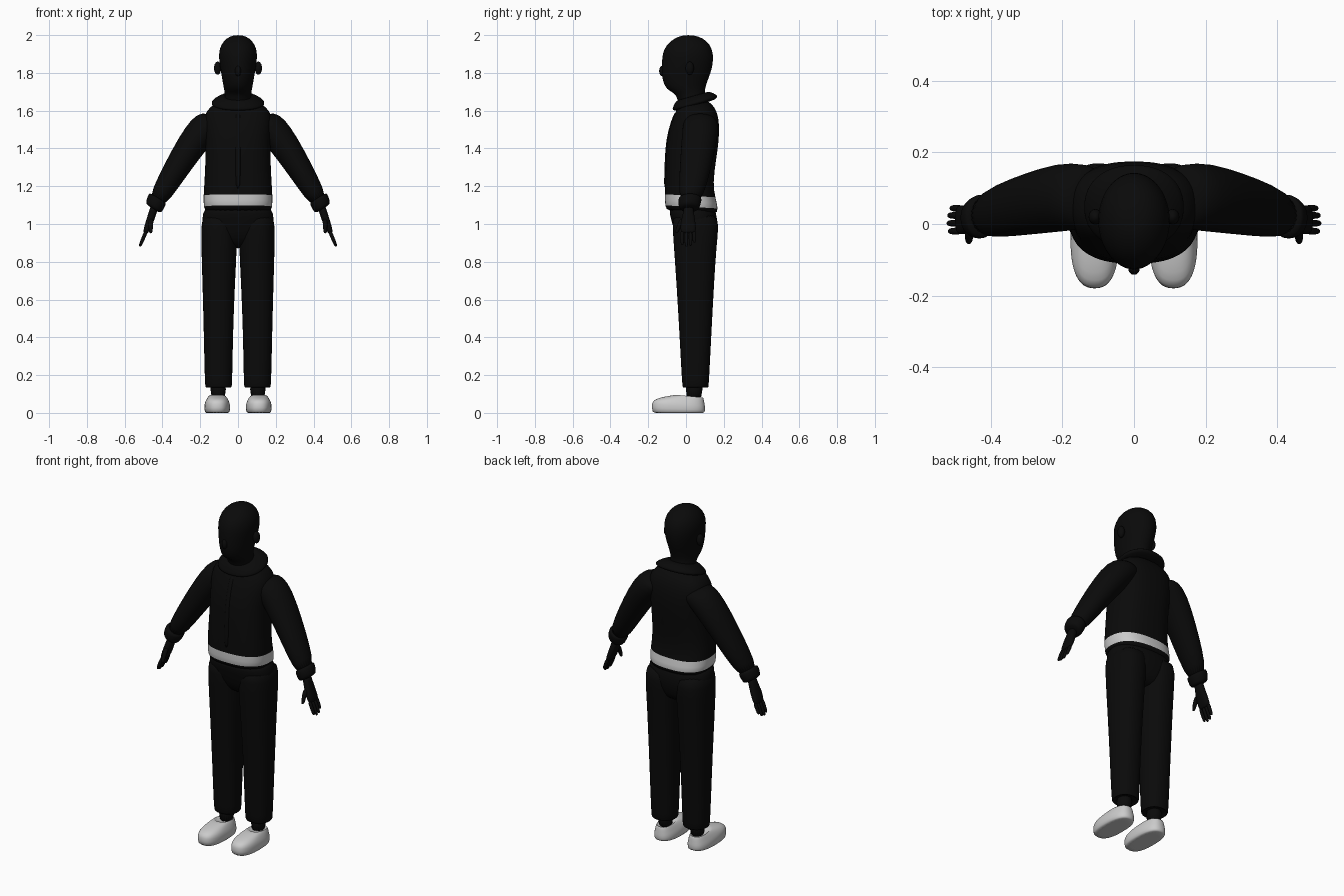
import bpy, bmesh, math

cube = bpy.data.objects.get("Cube")
if cube:
    bpy.data.objects.remove(cube, do_unlink=True)


def material(name, value):
    mat = bpy.data.materials.new(name)
    mat.use_nodes = True
    colour = (value, value, value, 1)
    mat.diffuse_color = colour
    mat.node_tree.nodes["Principled BSDF"].inputs["Base Color"].default_value = colour
    return mat


black = material("black", 0.003)
pale_grey = material("pale grey", 0.6)


def finish(name, bm, mats, mirrored=False, smooth_levels=0):
    """Turn a bmesh into a smooth object, optionally mirrored across x."""
    bmesh.ops.recalc_face_normals(bm, faces=bm.faces[:])
    for face in bm.faces:
        face.smooth = True
    mesh = bpy.data.meshes.new(name)
    bm.to_mesh(mesh)
    bm.free()
    for mat in mats:
        mesh.materials.append(mat)
    obj = bpy.data.objects.new(name, mesh)
    bpy.context.scene.collection.objects.link(obj)
    if smooth_levels:
        subsurf = obj.modifiers.new("smooth", 'SUBSURF')
        subsurf.levels = subsurf.render_levels = smooth_levels
    if mirrored:
        obj.modifiers.new("mirror", 'MIRROR').use_mirror_merge = False
    return obj


def loft(name, rings, mats=(black,), tilt=0, slope=0, power=2, sides=24,
         mirrored=False, band=None):
    """Skin rings of (centre x, centre z, half width, front y, back y).
    tilt leans the rings sideways, slope leans them front to back,
    power squares their corners, band is the ring gap given the second material."""
    bm = bmesh.new()
    loops = []
    for cx, cz, width, front, back in rings:
        loop = []
        for i in range(sides):
            angle = math.tau * i / sides
            c, s = math.cos(angle), math.sin(angle)
            u = width * math.copysign(abs(c) ** (2 / power), c)
            v = (back - front) / 2 * math.copysign(abs(s) ** (2 / power), s)
            loop.append(bm.verts.new((cx + u * math.cos(tilt), (front + back) / 2 + v,
                                      cz + u * math.sin(tilt) + slope * v)))
        loops.append(loop)
    for k, (low, high) in enumerate(zip(loops, loops[1:])):
        for i in range(sides):
            j = (i + 1) % sides
            face = bm.faces.new((low[i], low[j], high[j], high[i]))
            face.material_index = int(k == band)
    bm.faces.new(loops[0])
    bm.faces.new(loops[-1])
    return finish(name, bm, mats, mirrored, 1)


def ball(name, centre, size, mirrored=False):
    bm = bmesh.new()
    bmesh.ops.create_uvsphere(bm, u_segments=16, v_segments=10, radius=1)
    bmesh.ops.scale(bm, vec=size, verts=bm.verts)
    bmesh.ops.translate(bm, vec=centre, verts=bm.verts)
    return finish(name, bm, (black,), mirrored)


# Head and neck
loft("head", [
    (0, 1.58, .08, -.02, .12), (0, 1.66, .07, -.045, .105), (0, 1.695, .071, -.06, .1),
    (0, 1.71, .074, -.105, .1), (0, 1.76, .083, -.125, .115), (0, 1.80, .09, -.13, .132),
    (0, 1.85, .098, -.128, .144), (0, 1.90, .104, -.127, .146), (0, 1.95, .092, -.105, .13),
    (0, 1.985, .06, -.06, .09), (0, 2.0, .025, -.015, .04)])
ball("nose", (0, -.125, 1.81), (.016, .017, .028))
ball("ears", (.108, .02, 1.825), (.019, .022, .035), mirrored=True)

# Jacket with the pale shirt hem as a band near its lower edge
loft("jacket", [
    (0, 1.055, .172, -.1, .162), (0, 1.085, .182, -.112, .172), (0, 1.148, .184, -.112, .156),
    (0, 1.22, .178, -.11, .142), (0, 1.35, .172, -.107, .16), (0, 1.45, .172, -.1, .175),
    (0, 1.54, .182, -.075, .177), (0, 1.60, .172, -.05, .165), (0, 1.64, .12, -.03, .14),
    (0, 1.665, .06, -.01, .1)],
    (black, pale_grey), slope=-.06, power=2.5, sides=32, band=1)
loft("jacket_placket", [
    (0, 1.17, .014, -.119, -.1), (0, 1.35, .014, -.113, -.09),
    (0, 1.45, .014, -.106, -.08), (0, 1.54, .014, -.082, -.06),
    (0, 1.6, .014, -.058, -.03)], power=4, sides=8)
loft("collar", [
    (0, 1.625, .125, -.055, .15), (0, 1.637, .145, -.075, .17), (0, 1.652, .138, -.07, .165),
    (0, 1.682, .085, -.05, .118), (0, 1.672, .068, -.04, .1)], slope=.28, power=2.2)

# Sleeves, cuffs and hands
loft("sleeves", [
    (.1, 1.555, .07, .0, .15), (.145, 1.54, .085, -.015, .17), (.205, 1.478, .083, -.022, .172),
    (.289, 1.354, .073, -.03, .145), (.37, 1.22, .061, -.038, .115),
    (.435, 1.11, .048, -.035, .075)], tilt=.54, mirrored=True)
loft("cuffs", [
    (.422, 1.14, .048, -.036, .08), (.427, 1.132, .055, -.042, .085),
    (.445, 1.092, .051, -.04, .073), (.449, 1.078, .042, -.03, .065)],
    tilt=.55, mirrored=True)
loft("palms", [
    (.44, 1.1, .022, -.012, .04), (.453, 1.055, .021, -.016, .042),
    (.467, 1.015, .021, -.028, .05), (.484, .97, .016, -.03, .054),
    (.492, .95, .012, -.027, .051)], tilt=.4, power=2.5, sides=16, mirrored=True)
for finger, y, reach in (("index", -.02, .9), ("middle", .002, 1),
                         ("ring", .024, .95), ("little", .044, .75)):
    loft(finger + "_fingers", [
        (.485 + .035 * reach * t, .965 - .085 * reach * t, r, y - r, y + r)
        for t, r in ((0, .011), (.5, .0105), (.9, .009), (1, .005))],
        tilt=.4, sides=10, mirrored=True)
loft("thumbs", [
    (.46, 1.03, .014, -.032, 0), (.461, 1.0, .013, -.046, -.018),
    (.462, .965, .011, -.058, -.034), (.462, .95, .006, -.057, -.045)],
    sides=10, mirrored=True)

# Trousers
loft("hips", [
    (0, .87, .1, 0, .12), (0, .92, .17, -.05, .15), (0, 1.0, .193, -.073, .17),
    (0, 1.06, .188, -.09, .16), (0, 1.1, .17, -.09, .145)], power=2.4)
loft("trouser_legs", [
    (.103, .15, .06, -.01, .11), (.103, .13, .068, -.016, .118), (.103, .14, .073, -.021, .121),
    (.104, .4, .077, -.034, .134), (.102, .7, .087, -.052, .15), (.1, .88, .095, -.065, .162),
    (.1, 1.0, .095, -.073, .176), (.1, 1.06, .085, -.07, .16)], power=2.3, mirrored=True)

# Ankles and shoes
loft("ankles", [(.105, .05, .042, -.005, .088), (.105, .2, .045, -.002, .092)], mirrored=True)
loft("shoes", [
    (.11, .001, .056, -.165, .09), (.11, .003, .067, -.18, .1), (.11, .04, .07, -.184, .103),
    (.11, .06, .063, -.165, .099), (.11, .077, .054, -.11, .096), (.11, .087, .046, -.06, .092),
    (.11, .091, .042, -.035, .088), (.11, .075, .038, -.02, .08)],
    (pale_grey,), slope=-.1, power=2.5, mirrored=True)
for_shoes = bpy.data.objects["shoes"].data
for vert in for_shoes.vertices:
    # Keep the soles flat on the ground
    if vert.co.z < .025:
        vert.co.z = 0
